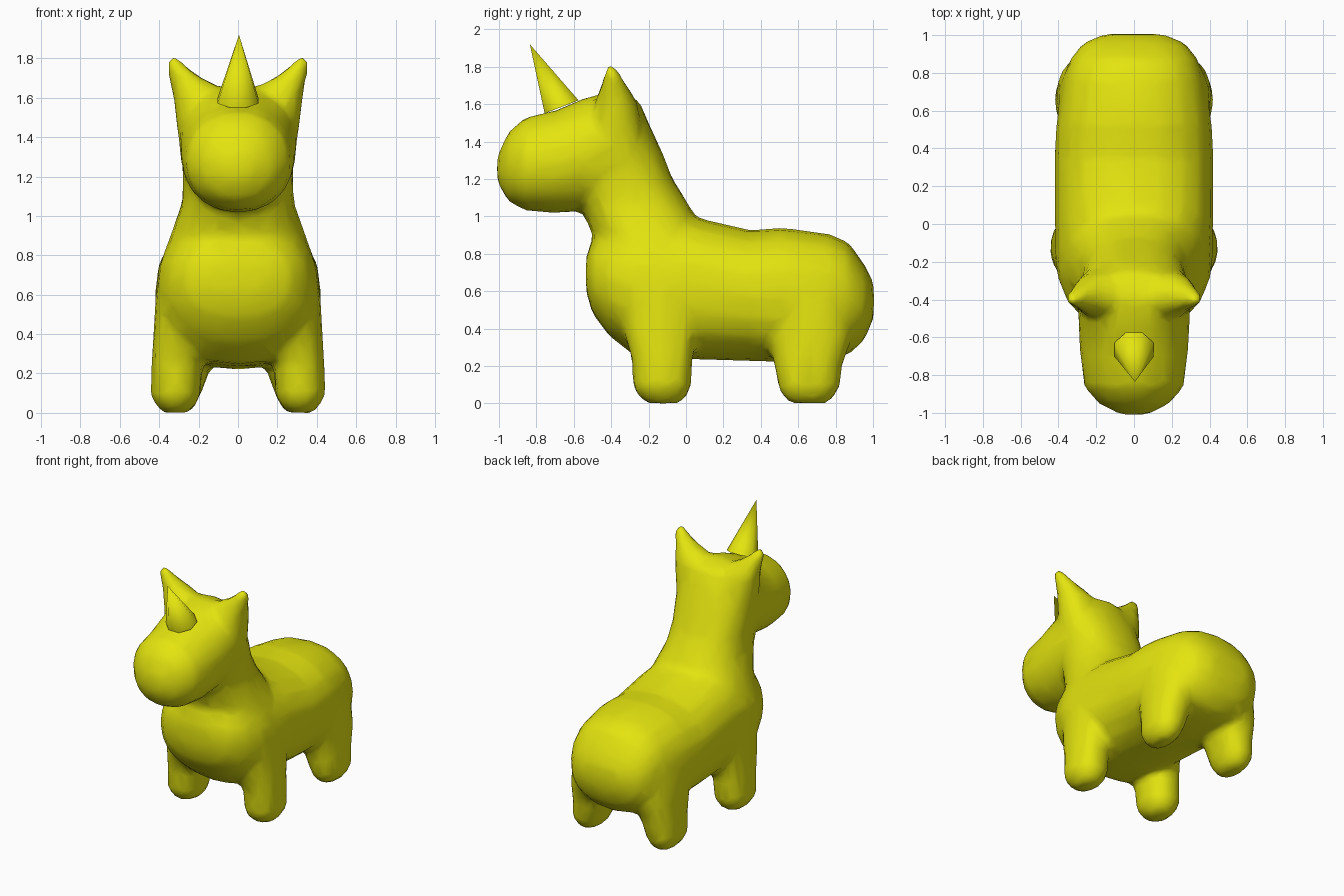
import bpy, bmesh, math
from mathutils import Vector

if "Cube" in bpy.data.objects:
    bpy.data.objects.remove(bpy.data.objects["Cube"])

yellow = bpy.data.materials.new("yellow")
yellow.diffuse_color = (0.78, 0.78, 0.005, 1)
yellow.use_nodes = True
yellow.node_tree.nodes["Principled BSDF"].inputs["Base Color"].default_value = yellow.diffuse_color


def loft(bm, rings, n=20, power=2.3):
    """Closed skin through rings given as (centre, half axis u, half axis v)."""
    loops = []
    for c, u, v in rings:
        c, u, v = Vector(c), Vector(u), Vector(v)
        loop = []
        for i in range(n):
            a = 2 * math.pi * i / n
            cu = math.copysign(abs(math.cos(a)) ** (2 / power), math.cos(a))
            sv = math.copysign(abs(math.sin(a)) ** (2 / power), math.sin(a))
            loop.append(bm.verts.new(c + u * cu + v * sv))
        loops.append(loop)
    faces = [bm.faces.new(loops[0]), bm.faces.new(loops[-1])]
    for a, b in zip(loops, loops[1:]):
        for i in range(n):
            j = (i + 1) % n
            faces.append(bm.faces.new((a[i], a[j], b[j], b[i])))
    bmesh.ops.recalc_face_normals(bm, faces=faces)


def along_y(rows):
    """Rows of y, bottom z, top z, half width."""
    return [((0, y, (a + b) / 2), (w, 0, 0), (0, 0, (b - a) / 2)) for y, a, b, w in rows]


def along_z(rows):
    """Rows of z, x range, y range."""
    return [(((x0 + x1) / 2, (y0 + y1) / 2, z), ((x1 - x0) / 2, 0, 0),
             (0, (y1 - y0) / 2, 0)) for z, x0, x1, y0, y1 in rows]


def make_object(name, bm):
    mesh = bpy.data.meshes.new(name)
    bm.to_mesh(mesh)
    bm.free()
    mesh.materials.append(yellow)
    ob = bpy.data.objects.new(name, mesh)
    bpy.context.collection.objects.link(ob)
    return ob


bm = bmesh.new()

# Torso
loft(bm, along_y([
    (-.535, .60, .78, .14), (-.50, .48, .88, .27), (-.41, .36, .95, .355),
    (-.27, .25, 1.0, .41), (.03, .235, 1.0, .42), (.35, .225, .925, .42),
    (.52, .22, .94, .415), (.77, .24, .905, .375), (.87, .26, .86, .34),
    (.955, .34, .74, .275), (1.005, .46, .64, .16)]))

# Neck, flaring into the shoulders
loft(bm, along_z([
    (.55, -.40, .40, -.48, .20), (.72, -.41, .41, -.50, .18),
    (.90, -.345, .345, -.50, .11), (1.07, -.285, .285, -.57, .01),
    (1.20, -.28, .28, -.60, -.07), (1.35, -.29, .29, -.60, -.13),
    (1.50, -.28, .28, -.58, -.20), (1.62, -.18, .18, -.52, -.25)]))

# Head and muzzle
loft(bm, along_y([
    (-1.01, 1.18, 1.32, .07), (-.95, 1.08, 1.45, .19), (-.86, 1.03, 1.53, .265),
    (-.70, 1.015, 1.565, .285), (-.55, 1.03, 1.63, .295), (-.40, 1.08, 1.67, .30),
    (-.27, 1.15, 1.63, .26), (-.22, 1.25, 1.55, .18)]), power=2.1)

for s in (-1, 1):
    # Front and rear legs, rising into shoulder and haunch
    front = [(0, .26, .38, -.20, -.04), (.03, .22, .41, -.25, 0),
             (.09, .19, .445, -.285, .03), (.24, .18, .44, -.29, .035),
             (.40, .12, .43, -.34, .07), (.58, .10, .42, -.34, .07),
             (.72, .10, .405, -.30, .03)]
    rear = [(0, .25, .36, .56, .75), (.03, .22, .39, .52, .79),
            (.09, .19, .42, .49, .825), (.20, .15, .415, .475, .835),
            (.36, .10, .41, .43, .89), (.58, .10, .40, .42, .86)]
    for leg in (front, rear):
        loft(bm, along_z([(z, s * a, s * b, c, d) for z, a, b, c, d in leg]))

    # Ear: broad triangle growing out of the side of the head
    ear = [(1.27, .12, .285, -.45, -.25), (1.47, .08, .315, -.50, -.24),
           (1.60, .07, .33, -.49, -.255), (1.66, .10, .34, -.47, -.29),
           (1.70, .18, .35, -.455, -.315), (1.76, .26, .365, -.44, -.35),
           (1.81, .31, .35, -.43, -.38)]
    loft(bm, along_z([(z, s * a, s * b, c, d) for z, a, b, c, d in ear]), power=2)

# Blend all parts into one skin
body = make_object("body", bm)
remesh = body.modifiers.new("blend", 'REMESH')
remesh.mode = 'VOXEL'
remesh.voxel_size = 0.022
remesh.use_smooth_shade = True
soften = body.modifiers.new("soften", 'SMOOTH')
soften.factor = 0.5
soften.iterations = 12
reduce = body.modifiers.new("reduce", 'DECIMATE')
reduce.ratio = 0.08

# Horn: tilted eight-sided spike
bm = bmesh.new()
tip = bm.verts.new((0.005, -.835, 1.92))
base = []
for i in range(8):
    a = math.pi * (i + .5) / 4
    base.append(bm.verts.new((.112 * math.cos(a), -.665 + .098 * math.sin(a),
                              1.585 + .038 * math.sin(a))))
bm.faces.new(base)
for i in range(8):
    bm.faces.new((base[i], base[(i + 1) % 8], tip))
bmesh.ops.recalc_face_normals(bm, faces=bm.faces[:])
horn = make_object("horn", bm)
bpy.context.view_layer.objects.active = horn
horn.select_set(True)
bpy.ops.object.shade_smooth_by_angle(angle=math.radians(50))
